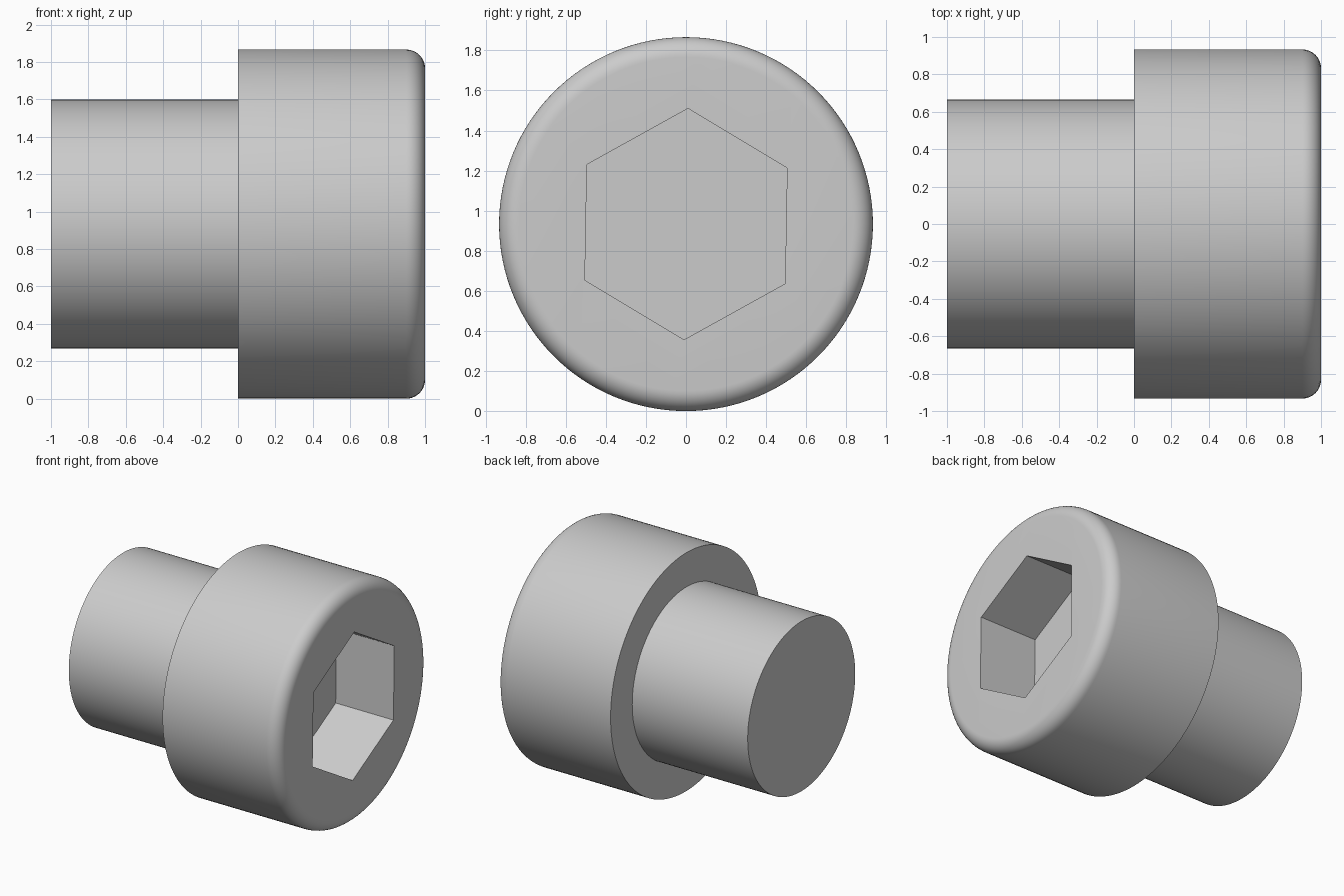
import bpy, bmesh
from math import cos, sin, pi, radians
from mathutils import Matrix

if "Cube" in bpy.data.objects:
    bpy.data.objects.remove(bpy.data.objects["Cube"])

HEAD_R, SHANK_R, FILLET = 0.933, 0.665, 0.1
SOCKET_R, SOCKET_DEPTH = 0.577, 0.5
SIDES = 128


def add_object(name, bm):
    mesh = bpy.data.meshes.new(name)
    bm.to_mesh(mesh)
    bm.free()
    obj = bpy.data.objects.new(name, mesh)
    bpy.context.collection.objects.link(obj)
    obj.location.z = HEAD_R
    return obj


def ring(bm, x, r, sides, turn=0.0):
    return [bm.verts.new((x, r * sin(turn + 2 * pi * i / sides),
                          r * cos(turn + 2 * pi * i / sides))) for i in range(sides)]


def lathe(name, profile, sides, turn=0.0):
    """Closed solid of revolution around x from (x, radius) points."""
    bm = bmesh.new()
    rings = [ring(bm, x, r, sides, turn) for x, r in profile]
    for a, b in zip(rings, rings[1:]):
        for i in range(sides):
            j = (i + 1) % sides
            bm.faces.new((a[i], a[j], b[j], b[i]))
    bm.faces.new(rings[0])
    bm.faces.new(rings[-1])
    bmesh.ops.recalc_face_normals(bm, faces=bm.faces)
    return add_object(name, bm)


# Screw: shank, stepped head and rounded front rim
profile = [(-1, SHANK_R), (0, SHANK_R), (0, HEAD_R)]
for k in range(11):
    t = k / 10 * pi / 2
    profile.append((1 - FILLET + FILLET * sin(t), HEAD_R - FILLET + FILLET * cos(t)))
screw = lathe("socket_cap_screw", profile, SIDES)

# Hexagonal socket cut into the head
cutter = lathe("hex_socket_cutter", [(1 - SOCKET_DEPTH, SOCKET_R), (1.2, SOCKET_R)],
               6, radians(1))
cutter.hide_render = True
cut = screw.modifiers.new("hex_socket", 'BOOLEAN')
cut.operation = 'DIFFERENCE'
cut.solver = 'EXACT'
cut.object = cutter

bpy.ops.object.select_all(action='DESELECT')
screw.select_set(True)
bpy.context.view_layer.objects.active = screw
bpy.ops.object.modifier_apply(modifier=cut.name)
bpy.data.objects.remove(cutter)
bpy.ops.object.shade_smooth_by_angle(angle=radians(30))
